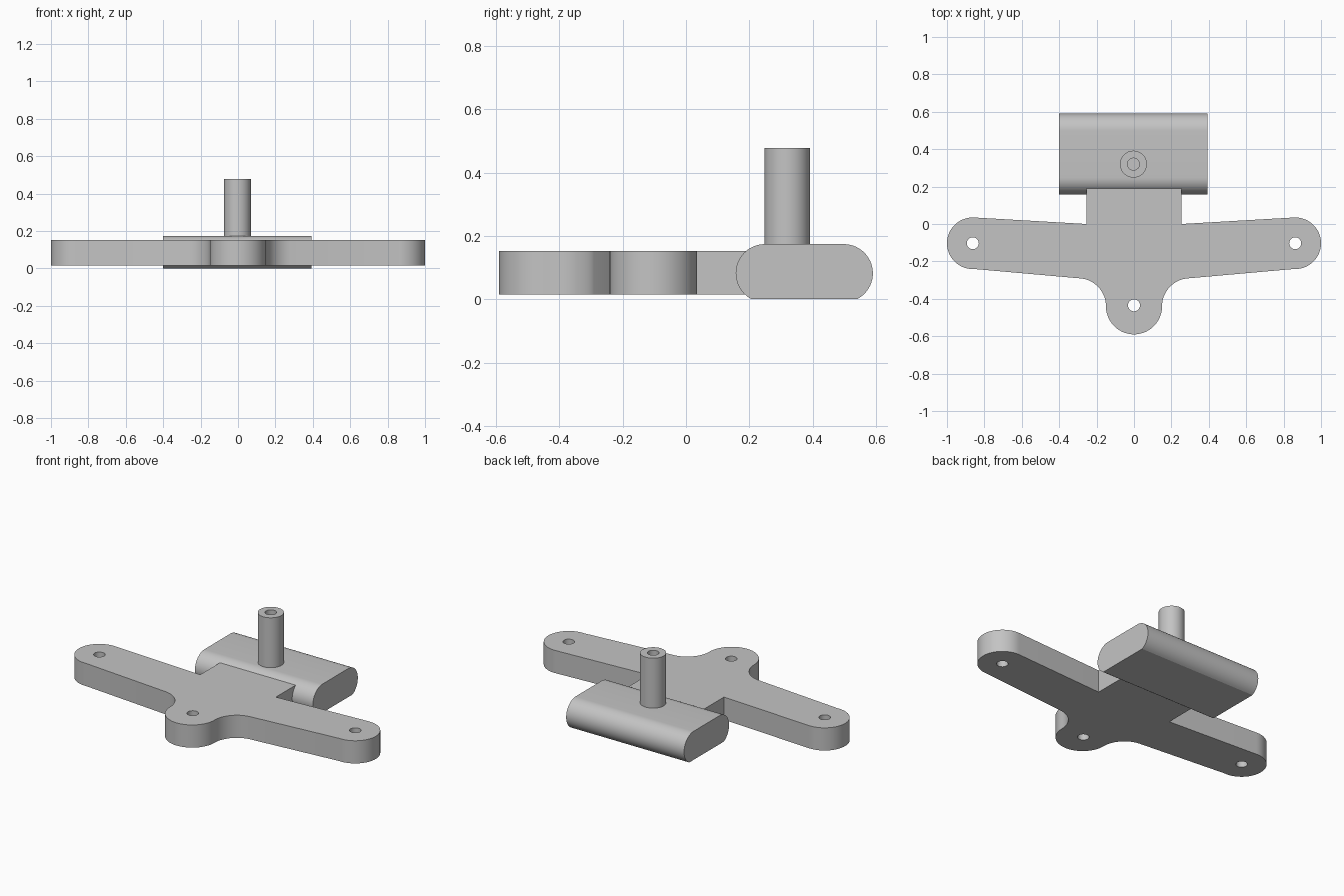
import bpy
import bmesh
from math import cos, sin, radians, asin

if "Cube" in bpy.data.objects:
    bpy.data.objects.remove(bpy.data.objects["Cube"], do_unlink=True)

grey = bpy.data.materials.new("plain grey")
grey.use_nodes = True
colour = (0.55, 0.55, 0.55, 1)
grey.diffuse_color = colour
grey.node_tree.nodes["Principled BSDF"].inputs["Base Color"].default_value = colour


def arc(cx, cy, r, start, end, steps=24):
    angles = [radians(start + (end - start) * i / steps) for i in range(steps + 1)]
    return [(cx + r * cos(a), cy + r * sin(a)) for a in angles]


def prism(name, points, place, shift):
    """Extrude a closed outline; place maps outline points to 3D."""
    bm = bmesh.new()
    face = bm.faces.new([bm.verts.new(place(*p)) for p in points])
    new = bmesh.ops.extrude_face_region(bm, geom=[face])["geom"]
    bmesh.ops.translate(bm, vec=shift, verts=[v for v in new if isinstance(v, bmesh.types.BMVert)])
    bmesh.ops.recalc_face_normals(bm, faces=bm.faces)
    mesh = bpy.data.meshes.new(name)
    bm.to_mesh(mesh)
    bm.free()
    mesh.materials.append(grey)
    obj = bpy.data.objects.new(name, mesh)
    bpy.context.collection.objects.link(obj)
    return obj


def column(name, x, y, r, bottom, top):
    return prism(name, arc(x, y, r, 0, 360, 48)[:-1],
                 lambda a, b: (a, b, bottom), (0, 0, top - bottom))


def activate(obj):
    bpy.ops.object.select_all(action="DESELECT")
    obj.select_set(True)
    bpy.context.view_layer.objects.active = obj


def drill(obj, x, y, bottom, top):
    cutter = column("hole_cutter", x, y, 0.032, bottom, top)
    cutter.hide_render = True
    mod = obj.modifiers.new("hole", "BOOLEAN")
    mod.operation, mod.solver, mod.object = "DIFFERENCE", "EXACT", cutter
    activate(obj)
    bpy.ops.object.modifier_apply(modifier=mod.name)
    bpy.data.objects.remove(cutter, do_unlink=True)


def smooth(obj):
    activate(obj)
    bpy.ops.object.shade_smooth_by_angle(angle=radians(30))


# Mounting plate: right half of the outline, mirrored
half = arc(0, -0.44, 0.15, -90, 0)
half += arc(0.30, -0.44, 0.15, 180, 98)
half += arc(0.862, -0.103, 0.138, -94, 94, 36)
half += [(0.255, 0), (0.255, 0.27)]
outline = half + [(-x, y) for x, y in reversed(half[1:])]
plate = prism("mounting_plate", outline, lambda x, y: (x, y, 0.015), (0, 0, 0.138))
for x, y in ((-0.862, -0.103), (0.862, -0.103), (0, -0.435)):
    drill(plate, x, y, -0.1, 0.3)
smooth(plate)

# Cross bar: rounded section with a flattened underside
r, height = 0.092, 0.082
cut = 90 - (90 - asin(height / r) * 180 / 3.14159265)
section = arc(0.498, height, r, -cut, 90) + arc(0.249, height, r, 90, 180 + cut)
bar = prism("cross_bar", section, lambda y, z: (-0.4, y, z), (0.794, 0, 0))
smooth(bar)

# Upright post with a blind bore
post = column("upright_post", -0.003, 0.32, 0.072, 0.12, 0.478)
drill(post, -0.003, 0.32, 0.175, 0.6)
smooth(post)
